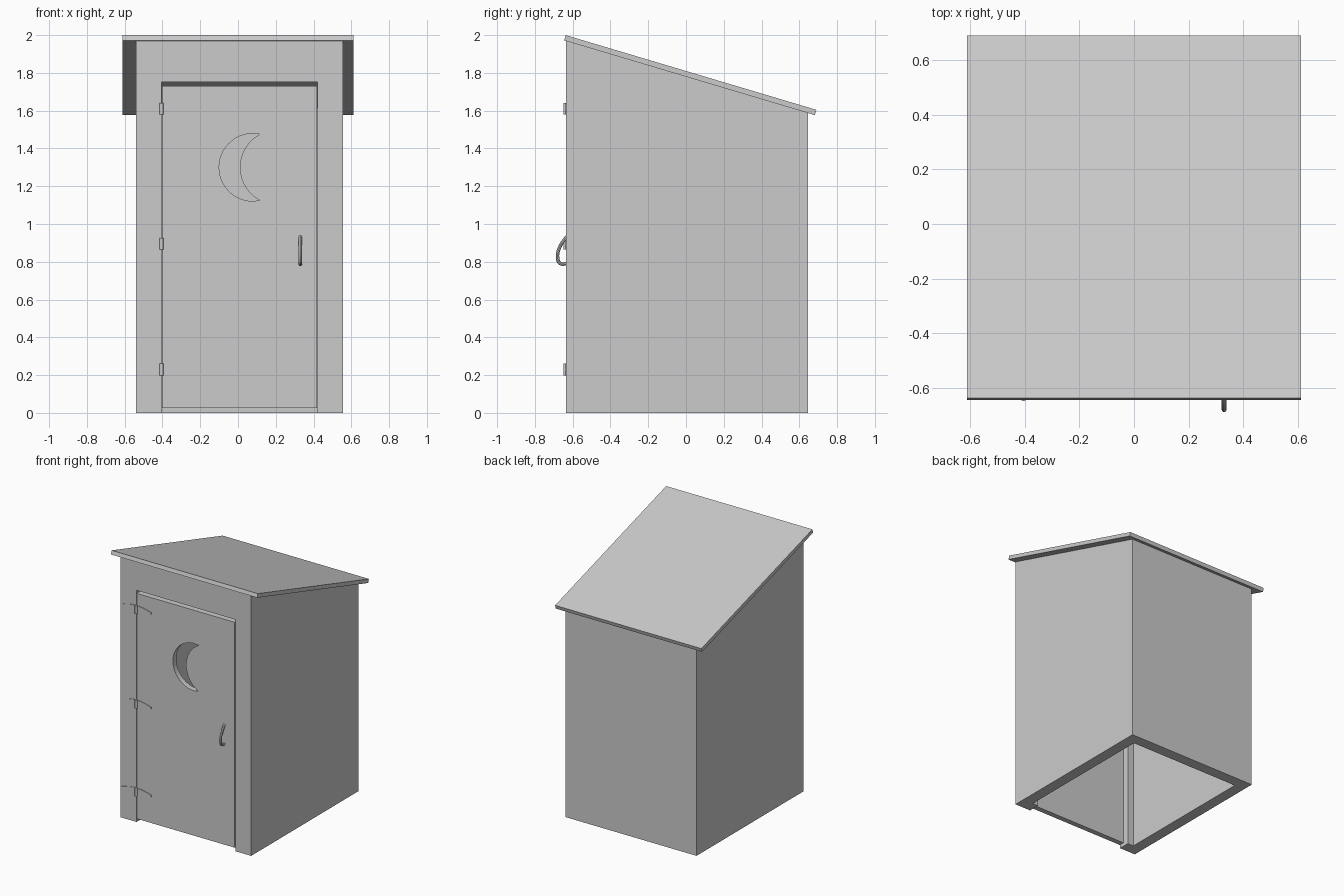
import bpy, bmesh, math
from mathutils import Vector

cube = bpy.data.objects.get("Cube")
if cube:
    bpy.data.objects.remove(cube, do_unlink=True)

grey = bpy.data.materials.new("plain grey")
grey.use_nodes = True
grey.diffuse_color = (0.6, 0.6, 0.6, 1)
grey.node_tree.nodes["Principled BSDF"].inputs["Base Color"].default_value = (0.6, 0.6, 0.6, 1)


def prism(name, outline, axis, start, end):
    """Extrude a 2D outline along x (outline is y, z) or y (outline is x, z)."""
    def place(p, d):
        return Vector((d, *p)) if axis == "x" else Vector((p[0], d, p[1]))
    bm = bmesh.new()
    face = bm.faces.new([bm.verts.new(place(p, start)) for p in outline])
    out = bmesh.ops.extrude_face_region(bm, geom=[face])
    moved = [v for v in out["geom"] if isinstance(v, bmesh.types.BMVert)]
    bmesh.ops.translate(bm, verts=moved, vec=place((0, 0), end - start))
    bmesh.ops.recalc_face_normals(bm, faces=bm.faces)
    mesh = bpy.data.meshes.new(name)
    bm.to_mesh(mesh)
    bm.free()
    mesh.materials.append(grey)
    obj = bpy.data.objects.new(name, mesh)
    bpy.context.collection.objects.link(obj)
    return obj


def rect(a0, a1, b0, b1):
    return [(a0, b0), (a1, b0), (a1, b1), (a0, b1)]


def cut(target, cutter):
    cutter.hide_render = True
    mod = target.modifiers.new("cut", "BOOLEAN")
    mod.object = cutter
    mod.solver = "EXACT"
    bpy.context.view_layer.objects.active = target
    bpy.ops.object.modifier_apply(modifier=mod.name)
    bpy.data.objects.remove(cutter, do_unlink=True)


# Main dimensions
LEFT, RIGHT, FRONT, BACK = -0.54, 0.555, -0.635, 0.645
WALL = 0.085
SLOPE = -0.298


def underside(y):
    return 1.972 + SLOPE * (y + 0.645)


# Walls: a sloped block, hollowed out and opened for the doorway
def section(y0, y1, bottom, rise):
    return [(y0, bottom), (y1, bottom), (y1, underside(y1) + rise), (y0, underside(y0) + rise)]


walls = prism("walls", section(FRONT, BACK, 0, 0), "x", LEFT, RIGHT)
cut(walls, prism("hollow_cutter", section(FRONT + WALL, BACK - WALL, -0.1, 0.1), "x",
                 LEFT + WALL, RIGHT - WALL))
cut(walls, prism("doorway_cutter", rect(-0.405, 0.422, -0.1, 1.752), "y", FRONT - 0.1, FRONT + 0.2))

# Lean-to roof slab with square-cut ends
up = Vector((-SLOPE, 1)).normalized() * 0.029
low = [Vector((y, underside(y))) for y in (-0.645, 0.682)]
prism("roof", [low[0], low[1], low[1] + up, low[0] + up], "x", -0.612, 0.612)

# Door with crescent opening
door = prism("door", rect(-0.402, 0.417, 0.025, 1.73), "y", FRONT, FRONT + 0.04)


def arc(cx, radius, half_height, steps=24):
    spread = math.asin(half_height / radius)
    if cx < 0.1:
        spread = math.pi - spread if cx > 0.115 else spread
    angles = [math.pi - spread + 2 * spread * i / steps for i in range(steps + 1)]
    return [(cx + radius * math.cos(a), 1.3 + radius * math.sin(a)) for a in angles]


outer = arc(0.079, 0.179, 0.1789)
inner = arc(0.208, 0.198, 0.175)
tips = [(0.115, 1.3 + 0.175), (0.115, 1.3 - 0.175)]
crescent = [tips[0]] + outer + [tips[1]] + inner[::-1][1:-1]
cut(door, prism("crescent_cutter", crescent, "y", FRONT - 0.1, FRONT + 0.1))

# Hinges: tapered strap leaves with a round barrel
HINGE_X = -0.405
for label, z in (("lower", 0.23), ("middle", 0.895), ("upper", 1.61)):
    xs = [-0.125 + 0.25 * i / 12 for i in range(13)]
    top = [(HINGE_X + x, z + 0.007 + 0.022 * math.cos(x / 0.125 * math.pi / 2)) for x in xs]
    bottom = [(x, 2 * z - h) for x, h in reversed(top)]
    prism(label + "_hinge_strap", top + bottom, "y", FRONT - 0.004, FRONT + 0.002)
    bpy.ops.mesh.primitive_cylinder_add(vertices=16, radius=0.01, depth=0.062,
                                        location=(HINGE_X, FRONT - 0.004, z))
    barrel = bpy.context.object
    barrel.name = label + "_hinge_barrel"
    barrel.data.materials.append(grey)
    bpy.ops.object.shade_smooth_by_angle()

# Pull handle: bent rod
curve = bpy.data.curves.new("door_handle", "CURVE")
curve.dimensions = "3D"
curve.bevel_depth = 0.009
curve.bevel_resolution = 2
curve.resolution_u = 6
curve.use_fill_caps = True
path = [(-0.63, 0.935), (-0.665, 0.885), (-0.68, 0.825), (-0.667, 0.792), (-0.63, 0.789)]
spline = curve.splines.new("BEZIER")
spline.bezier_points.add(len(path) - 1)
for point, (y, z) in zip(spline.bezier_points, path):
    point.co = (0.33, y, z)
    point.handle_left_type = point.handle_right_type = "AUTO"
curve.materials.append(grey)
handle = bpy.data.objects.new("door_handle", curve)
bpy.context.collection.objects.link(handle)
bpy.ops.object.select_all(action="DESELECT")
handle.select_set(True)
bpy.context.view_layer.objects.active = handle
bpy.ops.object.convert(target="MESH")
bpy.ops.object.shade_smooth_by_angle()
